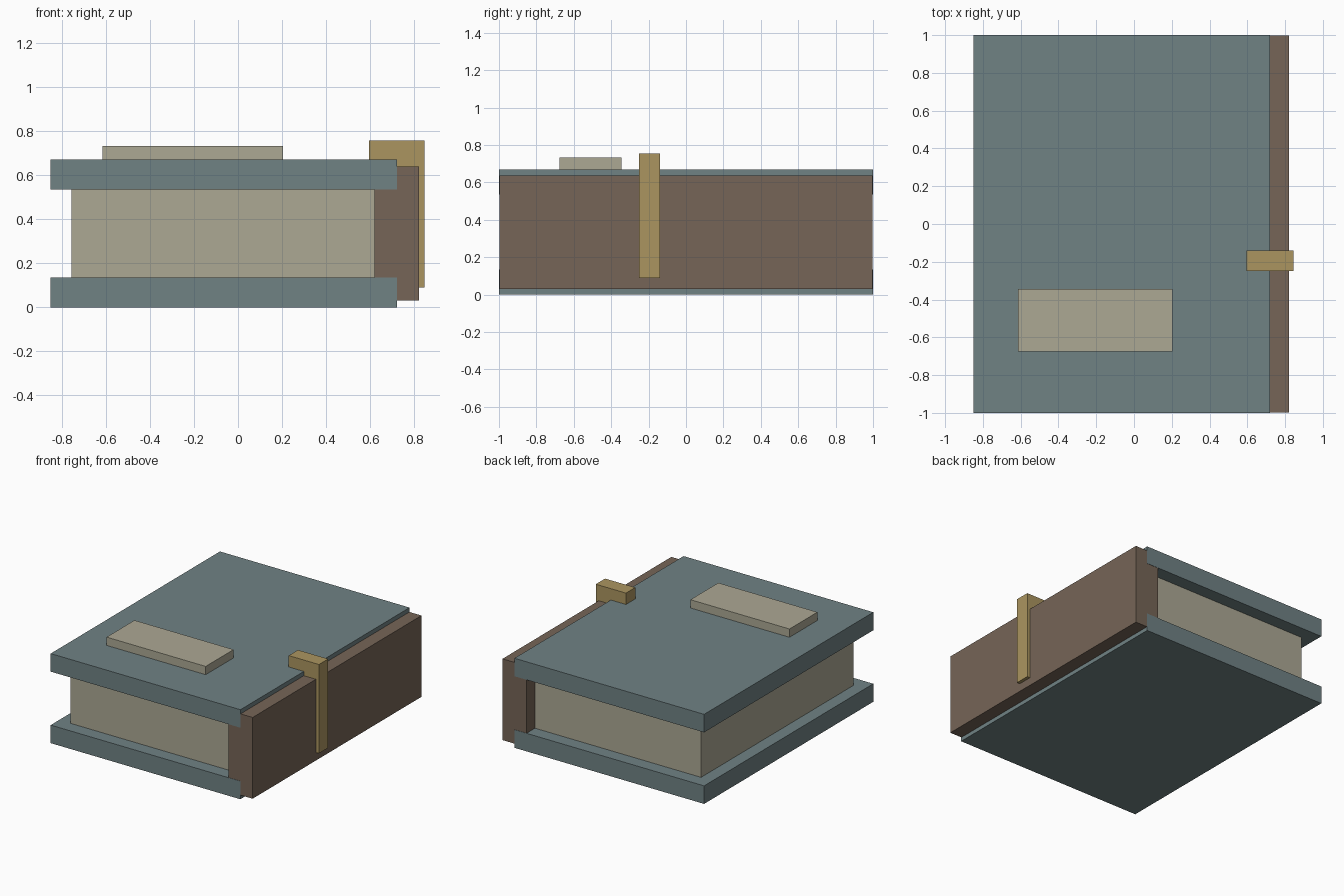
import bpy
import bmesh
from mathutils import Vector

if "Cube" in bpy.data.objects:
    bpy.data.objects.remove(bpy.data.objects["Cube"], do_unlink=True)


def material(name, r, g, b):
    mat = bpy.data.materials.new(name)
    mat.use_nodes = True
    mat.diffuse_color = (r, g, b, 1)
    mat.node_tree.nodes["Principled BSDF"].inputs["Base Color"].default_value = (r, g, b, 1)
    return mat


teal = material("slate teal", 0.162, 0.223, 0.231)
brown = material("leather brown", 0.181, 0.130, 0.095)
cream = material("paper cream", 0.413, 0.392, 0.296)
gold = material("brass gold", 0.407, 0.301, 0.117)


def finish(name, bm, mat):
    mesh = bpy.data.meshes.new(name)
    bmesh.ops.recalc_face_normals(bm, faces=bm.faces)
    bm.to_mesh(mesh)
    bm.free()
    mesh.materials.append(mat)
    obj = bpy.data.objects.new(name, mesh)
    bpy.context.collection.objects.link(obj)
    return obj


def box(name, mat, x, y, z):
    """Block spanning the given (low, high) range on each axis."""
    low, high = (Vector(c) for c in zip(x, y, z))
    bm = bmesh.new()
    bmesh.ops.create_cube(bm, size=1)
    bmesh.ops.scale(bm, vec=high - low, verts=bm.verts)
    bmesh.ops.translate(bm, vec=(low + high) / 2, verts=bm.verts)
    return finish(name, bm, mat)


def extrude_xz(name, mat, profile, y):
    """Solid made by pushing an (x, z) outline along y."""
    bm = bmesh.new()
    face = bm.faces.new([bm.verts.new((px, y[0], pz)) for px, pz in profile])
    result = bmesh.ops.extrude_face_region(bm, geom=[face], use_keep_orig=True)
    moved = [v for v in result["geom"] if isinstance(v, bmesh.types.BMVert)]
    bmesh.ops.translate(bm, vec=(0, y[1] - y[0], 0), verts=moved)
    return finish(name, bm, mat)


# Covers
for name, z in (("bottom_cover", (0, 0.135)), ("top_cover", (0.535, 0.67))):
    box(name, teal, (-0.85, 0.72), (-1, 1), z)

# Page block, set in from the cover edges
box("pages", cream, (-0.755, 0.66), (-0.9, 0.9), (0.13, 0.54))

# Spine, a hair shorter than the covers so their ends do not coincide
box("spine", brown, (0.62, 0.82), (-0.998, 0.998), (0.03, 0.638))

# Raised plate on the top cover
box("cover_plate", cream, (-0.615, 0.205), (-0.675, -0.345), (0.665, 0.732))

# Clasp hooked over the cover and down the spine
extrude_xz("clasp", gold,
           [(0.595, 0.755), (0.845, 0.755), (0.845, 0.09),
            (0.79, 0.09), (0.79, 0.636), (0.595, 0.636)],
           (-0.25, -0.14))
